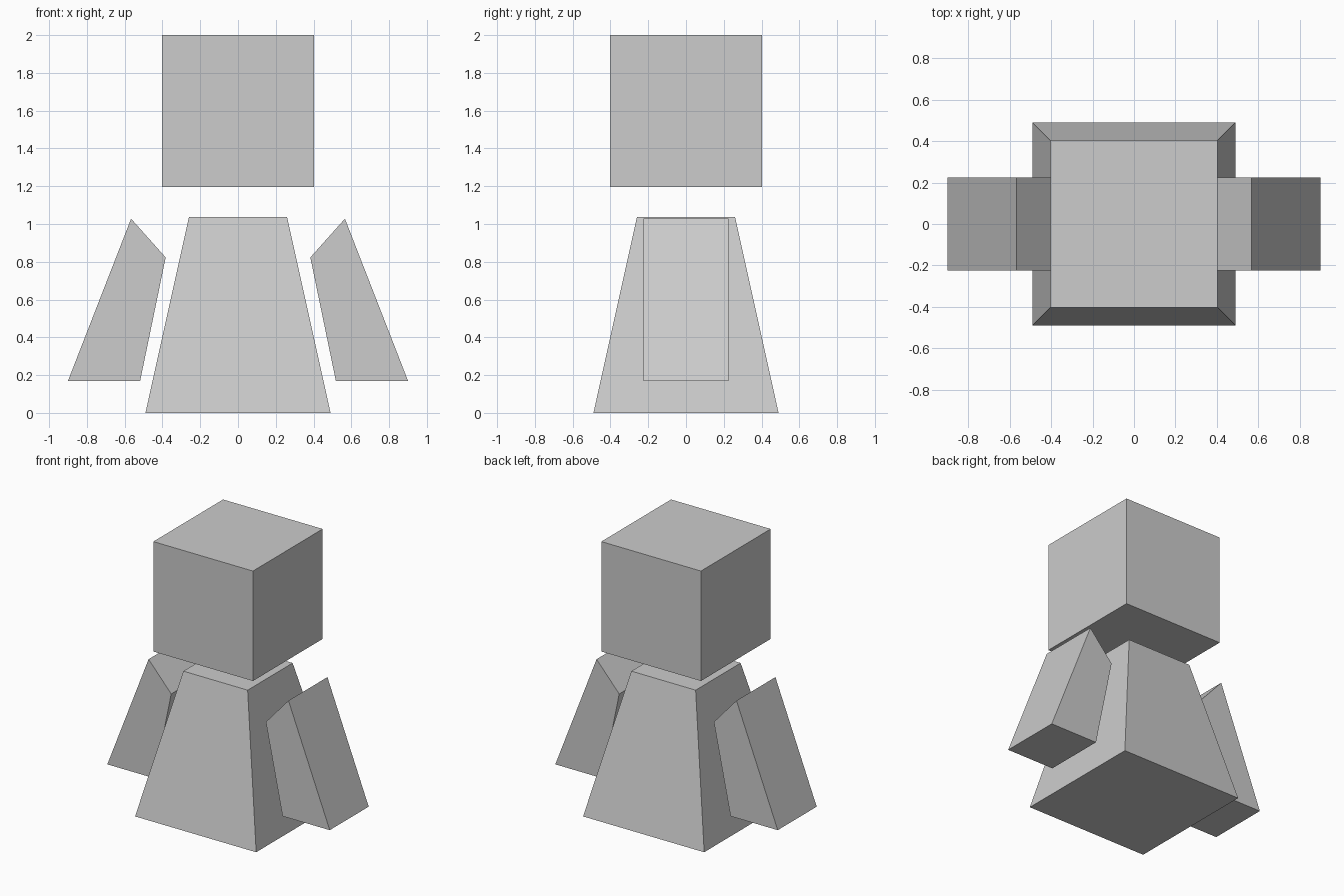
import bpy
import bmesh

cube = bpy.data.objects.get("Cube")
if cube:
    bpy.data.objects.remove(cube, do_unlink=True)

# Single plain grey for every part
grey = bpy.data.materials.new("plain_grey")
grey.use_nodes = True
colour = (0.604, 0.604, 0.604, 1)
grey.diffuse_color = colour
grey.node_tree.nodes["Principled BSDF"].inputs["Base Color"].default_value = colour


def loft(name, start, end):
    """Solid between two matching outlines."""
    bm = bmesh.new()
    a = [bm.verts.new(p) for p in start]
    b = [bm.verts.new(p) for p in end]
    bm.faces.new(a)
    bm.faces.new(b)
    for i in range(len(a)):
        j = (i + 1) % len(a)
        bm.faces.new((a[i], a[j], b[j], b[i]))
    bmesh.ops.recalc_face_normals(bm, faces=bm.faces)
    mesh = bpy.data.meshes.new(name)
    bm.to_mesh(mesh)
    bm.free()
    mesh.materials.append(grey)
    obj = bpy.data.objects.new(name, mesh)
    bpy.context.scene.collection.objects.link(obj)
    return obj


def square(half, z):
    return [(-half, -half, z), (half, -half, z), (half, half, z), (-half, half, z)]


# Cube head floating above a tapered body
loft("head", square(0.403, 1.196), square(0.403, 2.0))
loft("body", square(0.49, 0), square(0.26, 1.036))

# Detached, flared arms mirrored left and right
arm_profile = [(0.566, 1.028), (0.383, 0.823), (0.518, 0.17), (0.9, 0.17)]
for name, side in (("left_arm", 1), ("right_arm", -1)):
    front, back = ([(side * x, y, z) for x, z in arm_profile] for y in (-0.225, 0.225))
    loft(name, front, back)
